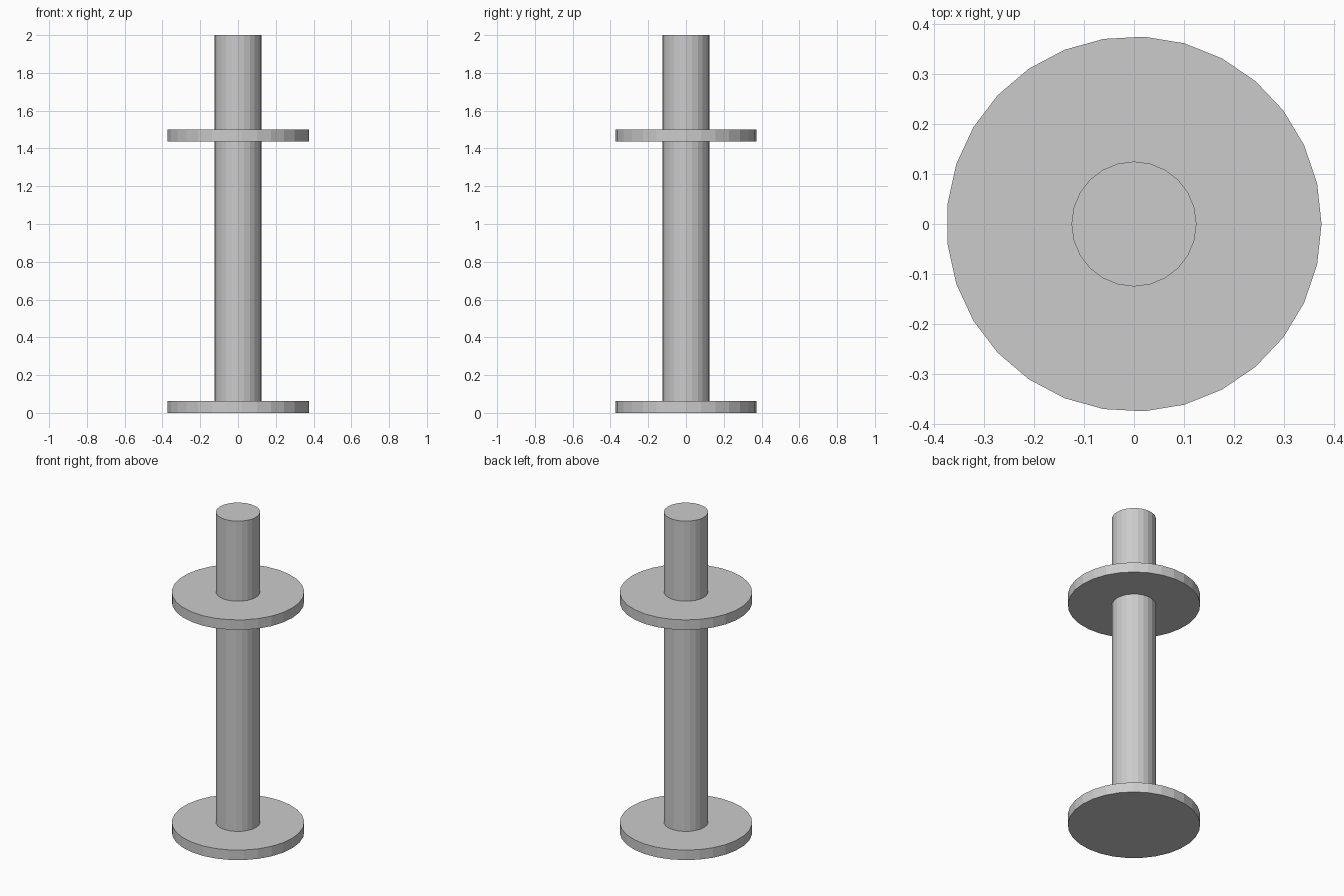
import bpy
from math import radians

if "Cube" in bpy.data.objects:
    bpy.data.objects.remove(bpy.data.objects["Cube"])


def cylinder(name, sides, radius, z0, z1, turn=0.0):
    """Flat-faced upright cylinder between two heights, first corner at +x."""
    bpy.ops.mesh.primitive_cylinder_add(
        vertices=sides, radius=radius, depth=z1 - z0,
        location=(0, 0, (z0 + z1) / 2), rotation=(0, 0, radians(turn)))
    bpy.context.object.name = name


# Central post
cylinder("post", 24, 0.125, 0, 2)

# Base plate and upper collar (29 sides, corner pointing to +x)
for name, z in (("base_plate", 0), ("upper_collar", 1.4375)):
    cylinder(name, 29, 0.375, z, z + 0.0625, turn=-90)
